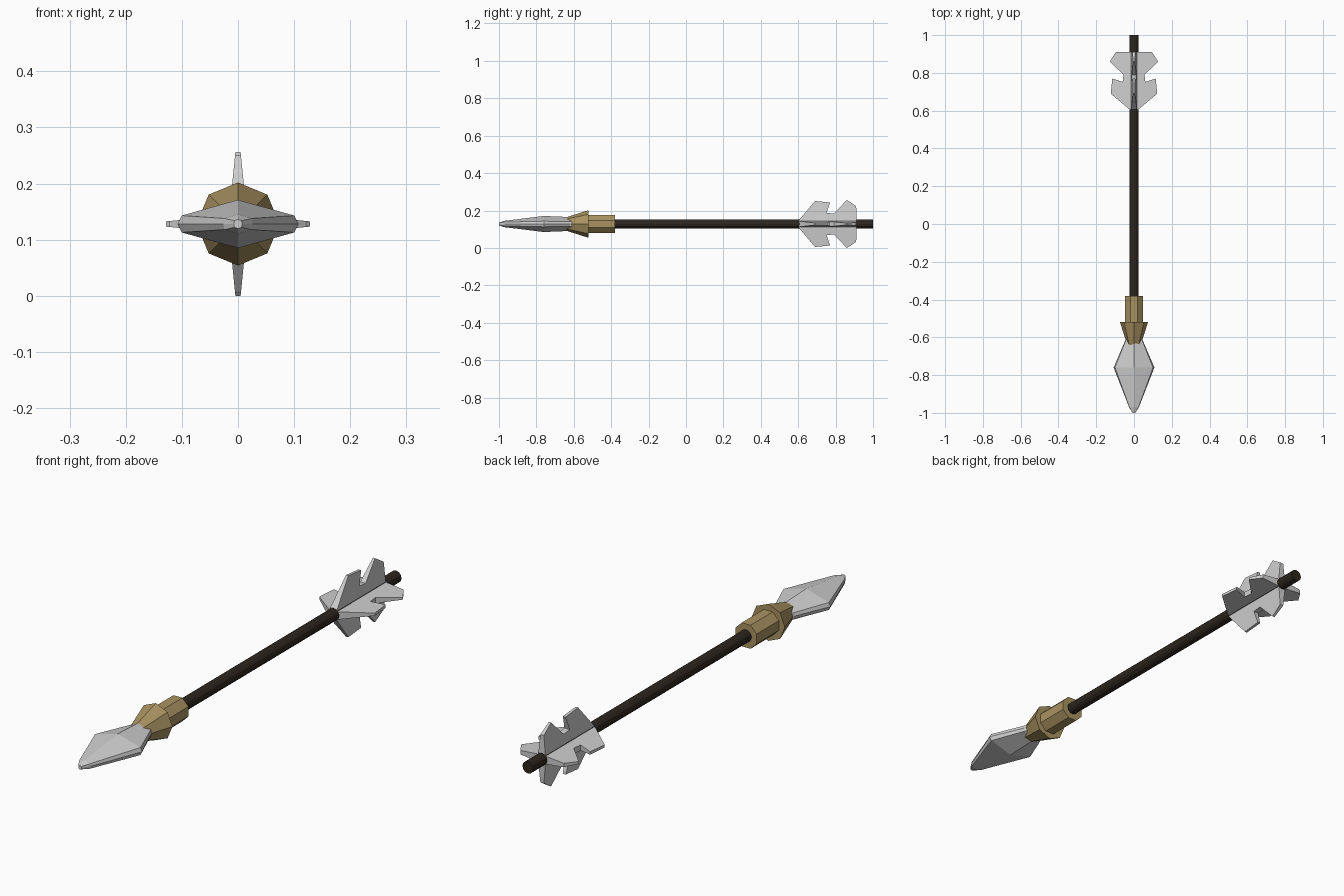
import bpy
import bmesh
from math import cos, sin, pi
from mathutils import Matrix, Vector

AXIS_Z = 0.128

cube = bpy.data.objects.get("Cube")
if cube:
    bpy.data.objects.remove(cube, do_unlink=True)


def make_material(name, rgb):
    mat = bpy.data.materials.new(name)
    mat.use_nodes = True
    mat.diffuse_color = (*rgb, 1)
    mat.node_tree.nodes["Principled BSDF"].inputs["Base Color"].default_value = (*rgb, 1)
    return mat


dark_wood = make_material("dark_wood", (0.025, 0.019, 0.013))
brass = make_material("brass", (0.40, 0.29, 0.12))
pale_steel = make_material("pale_steel", (0.62, 0.62, 0.62))


def loft(name, rings, mat):
    """Skin a list of equal-length point rings and cap both ends."""
    bm = bmesh.new()
    loops = [[bm.verts.new(p) for p in ring] for ring in rings]
    n = len(loops[0])
    for a, b in zip(loops, loops[1:]):
        for i in range(n):
            j = (i + 1) % n
            bm.faces.new((a[i], a[j], b[j], b[i]))
    bm.faces.new(loops[0])
    bm.faces.new(loops[-1])
    bmesh.ops.recalc_face_normals(bm, faces=bm.faces)
    mesh = bpy.data.meshes.new(name)
    bm.to_mesh(mesh)
    bm.free()
    mesh.materials.append(mat)
    obj = bpy.data.objects.new(name, mesh)
    obj.location.z = AXIS_Z
    bpy.context.collection.objects.link(obj)
    return obj


def circle(y, radius, sides, turn=0):
    angles = [2 * pi * i / sides + turn for i in range(sides)]
    return [(radius * cos(a), y, radius * sin(a)) for a in angles]


def blade_section(y, half_width, ridge, edge):
    """Ridged diamond with a bevelled cutting edge."""
    inner = half_width * 0.93
    half = [(0, ridge), (inner, edge), (half_width, 0), (inner, -edge)]
    return [(x, y, z) for x, z in half] + [(-x, y, -z) for x, z in half]


# Shaft
loft("shaft", [circle(-0.45, 0.024, 12), circle(1.0, 0.024, 12)], dark_wood)

# Socket: straight sleeve and flared collar
loft("sleeve", [circle(y, 0.051, 8, pi / 8) for y in (-0.54, -0.38)], brass)
loft("collar", [circle(-0.52, 0.074, 8), circle(-0.64, 0.036, 8)], brass)

# Blade
loft("blade", [
    blade_section(-0.56, 0.025, 0.030, 0.012),
    blade_section(-0.62, 0.048, 0.037, 0.013),
    blade_section(-0.76, 0.108, 0.043, 0.015),
    blade_section(-0.97, 0.026, 0.017, 0.010),
    blade_section(-1.0, 0.007, 0.008, 0.006),
], pale_steel)

# Four notched fins, thinner toward the outer edge
fin_outline = [(0.605, 0.012), (0.605, 0.022), (0.69, 0.123), (0.77, 0.115),
               (0.752, 0.06), (0.79, 0.056), (0.86, 0.128), (0.91, 0.096),
               (0.912, 0.012)]
for i, side in enumerate(("top", "left", "bottom", "right")):
    turn = Matrix.Rotation(i * pi / 2, 3, "Y")
    rings = [[turn @ Vector((s * (0.0175 - 0.1 * r), y, r)) for y, r in fin_outline]
             for s in (-1, 1)]
    loft("fin_" + side, rings, pale_steel)
